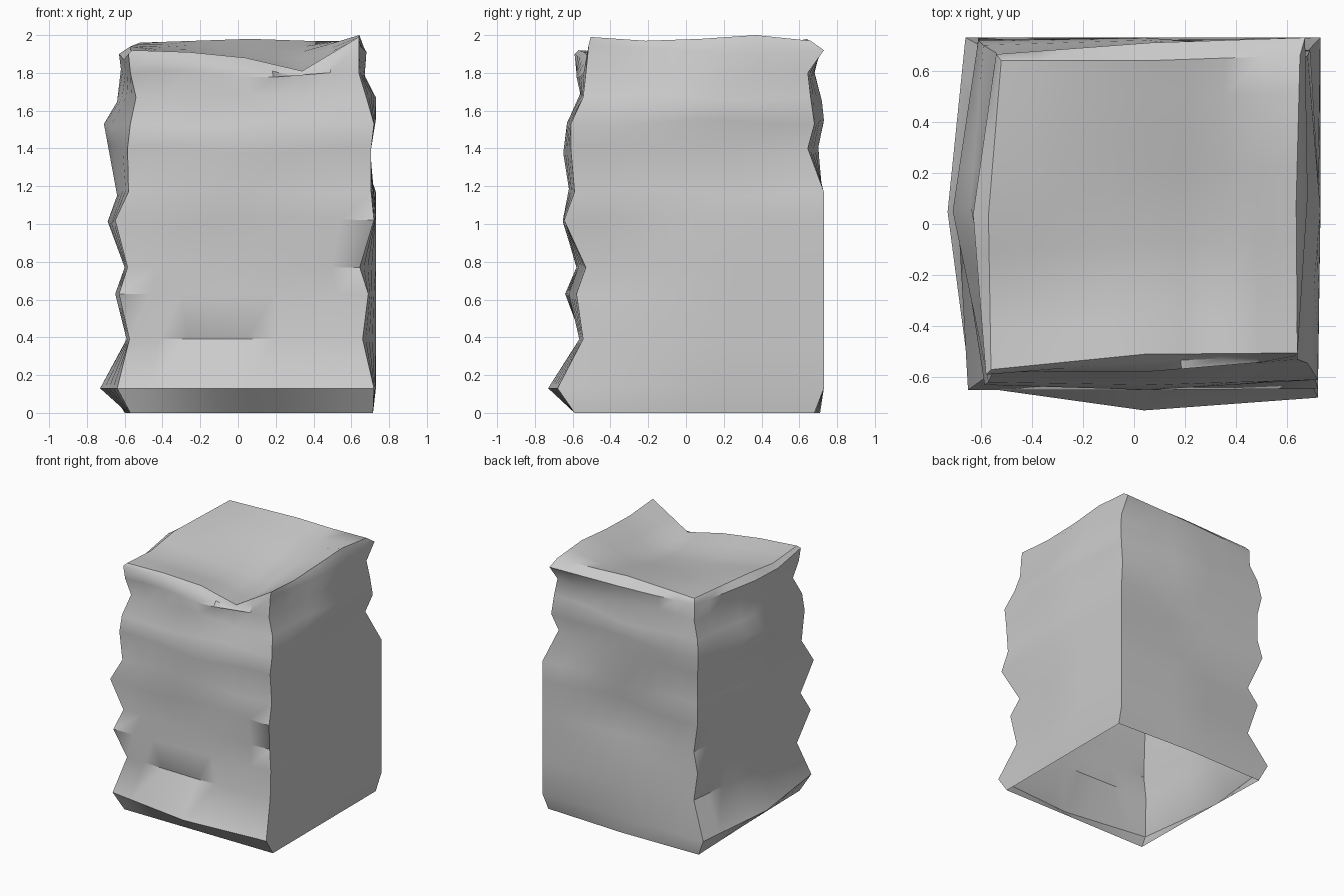
import bpy, bmesh, math

if "Cube" in bpy.data.objects:
    bpy.data.objects.remove(bpy.data.objects["Cube"])

N = 8  # segments per side of the block
HEIGHTS = [0, .13, .39, .63, .77, 1.02, 1.17, 1.4, 1.53, 1.67, 1.8]

# Vertical profiles of the four corners (x then y, bottom to rim, last is the top lip)
FL = list(zip(
    [-.57, -.64, -.575, -.63, -.585, -.65, -.58, -.585, -.57, -.54, -.57, -.58, -.56],
    [-.59, -.635, -.55, -.64, -.58, -.65, -.6, -.63, -.62, -.55, -.58, -.59, -.57]))
FR = list(zip(
    [.715, .72, .66, .69, .645, .72, .705, .705, .72, .68, .64, .64, .64],
    [-.59, -.68, -.545, -.58, -.53, -.645, -.59, -.61, -.61, -.545, -.53, -.515, -.505]))
BR = list(zip(
    [.715] + [.73] * 6 + [.65, .69, .68, .66, .67, .65],
    [.68] + [.73] * 6 + [.645, .68, .66, .645, .73, .66]))
BL = list(zip(
    [-.6, -.66, -.53, -.59, -.53, -.61, -.59, -.59, -.61, -.59, -.54, -.54, -.52],
    [.7, .73, .66, .70, .66, .73, .70, .70, .72, .70, .67, .665, .64]))

# Depth of each side at its middle, bottom to top lip
MID_FRONT = [-.59, -.73, -.565, -.62, -.57, -.65, -.62, -.65, -.63, -.56, -.58, -.54, -.51]
MID_RIGHT = [.715, .73, .73, .73, .73, .73, .72, .70, .73, .73, .67, .68, .635]
MID_BACK = [.71, .73, .73, .73, .71, .685, .72, .70, .73, .72, .68, .71, .64]
MID_LEFT = [-.58, -.73, -.59, -.65, -.60, -.69, -.64, -.69, -.71, -.64, -.62, -.63, -.57]

# Each side: start corner, end corner, middle depth, depth axis, rim heights, lip heights
SIDES = [
    (FL, FR, MID_FRONT, 1, [1.90, 1.88, 1.85, 1.77, 1.95], [1.92, 1.91, 1.88, 1.81, 1.99]),
    (FR, BR, MID_RIGHT, 0, [1.95, 1.93, 1.91, 1.90, 1.92], [1.99, 1.97, 1.98, 2.0, 1.97]),
    (BR, BL, MID_BACK, 1, [1.92, 1.92, 1.92, 1.92, 1.93], [1.97, 1.97, 1.98, 1.97, 1.96]),
    (BL, FL, MID_LEFT, 0, [1.93, 1.91, 1.90, 1.87, 1.90], [1.96, 1.95, 1.94, 1.90, 1.92]),
]


def sample(values, t):
    """Linear lookup along a short list."""
    f = t * (len(values) - 1)
    i = min(int(f), len(values) - 2)
    return values[i] + (values[i + 1] - values[i]) * (f - i)


def ring(row):
    pts = []
    for s, (a, b, mid, axis, rim, lip) in enumerate(SIDES):
        for k in range(N):
            t = k / N
            p = [a[row][j] + (b[row][j] - a[row][j]) * t for j in (0, 1)]
            p[axis] = sample([a[row][axis], mid[row], b[row][axis]], t)
            if row < len(HEIGHTS):
                z = HEIGHTS[row]
                if row > 4:  # wandering creases
                    z += .025 * math.sin(math.pi * t) * math.sin(6 * t + 2 * row + s)
            else:
                z = sample(rim if row == len(HEIGHTS) else lip, t)
            pts.append((p[0], p[1], z))
    return pts


bm = bmesh.new()

# Crumpled side walls, open at the bottom
rows = [[bm.verts.new(p) for p in ring(r)] for r in range(len(HEIGHTS) + 2)]
for lo, hi in zip(rows, rows[1:]):
    for i in range(4 * N):
        j = (i + 1) % (4 * N)
        bm.faces.new((lo[i], lo[j], hi[j], hi[i]))

# Sagging top patch stretched between the four lip edges
lip = rows[-1]
grid = {}
for k in range(N + 1):
    grid[k, 0] = lip[k]
    grid[N, k] = lip[N + k]
    grid[N - k, N] = lip[2 * N + k]
    grid[0, N - k] = lip[(3 * N + k) % (4 * N)]
for i in range(1, N):
    for j in range(1, N):
        u, v = i / N, j / N
        c = [grid[q].co for q in ((0, 0), (N, 0), (0, N), (N, N))]
        p = (grid[i, 0].co * (1 - v) + grid[i, N].co * v
             + grid[0, j].co * (1 - u) + grid[N, j].co * u
             - (c[0] * (1 - u) + c[1] * u) * (1 - v)
             - (c[2] * (1 - u) + c[3] * u) * v)
        p.z -= .07 * math.sin(math.pi * u) * math.sin(math.pi * v)
        grid[i, j] = bm.verts.new(p)
for i in range(N):
    for j in range(N):
        bm.faces.new((grid[i, j], grid[i + 1, j], grid[i + 1, j + 1], grid[i, j + 1]))

mesh = bpy.data.meshes.new("rough_block")
bm.to_mesh(mesh)
bm.free()
block = bpy.data.objects.new("rough_block", mesh)
bpy.context.collection.objects.link(block)

stone = bpy.data.materials.new("stone_grey")
stone.diffuse_color = (.6, .6, .6, 1)
stone.use_nodes = True
stone.node_tree.nodes["Principled BSDF"].inputs["Base Color"].default_value = stone.diffuse_color
mesh.materials.append(stone)

bpy.context.view_layer.objects.active = block
block.select_set(True)
bpy.ops.object.shade_smooth_by_angle(angle=math.radians(42))
